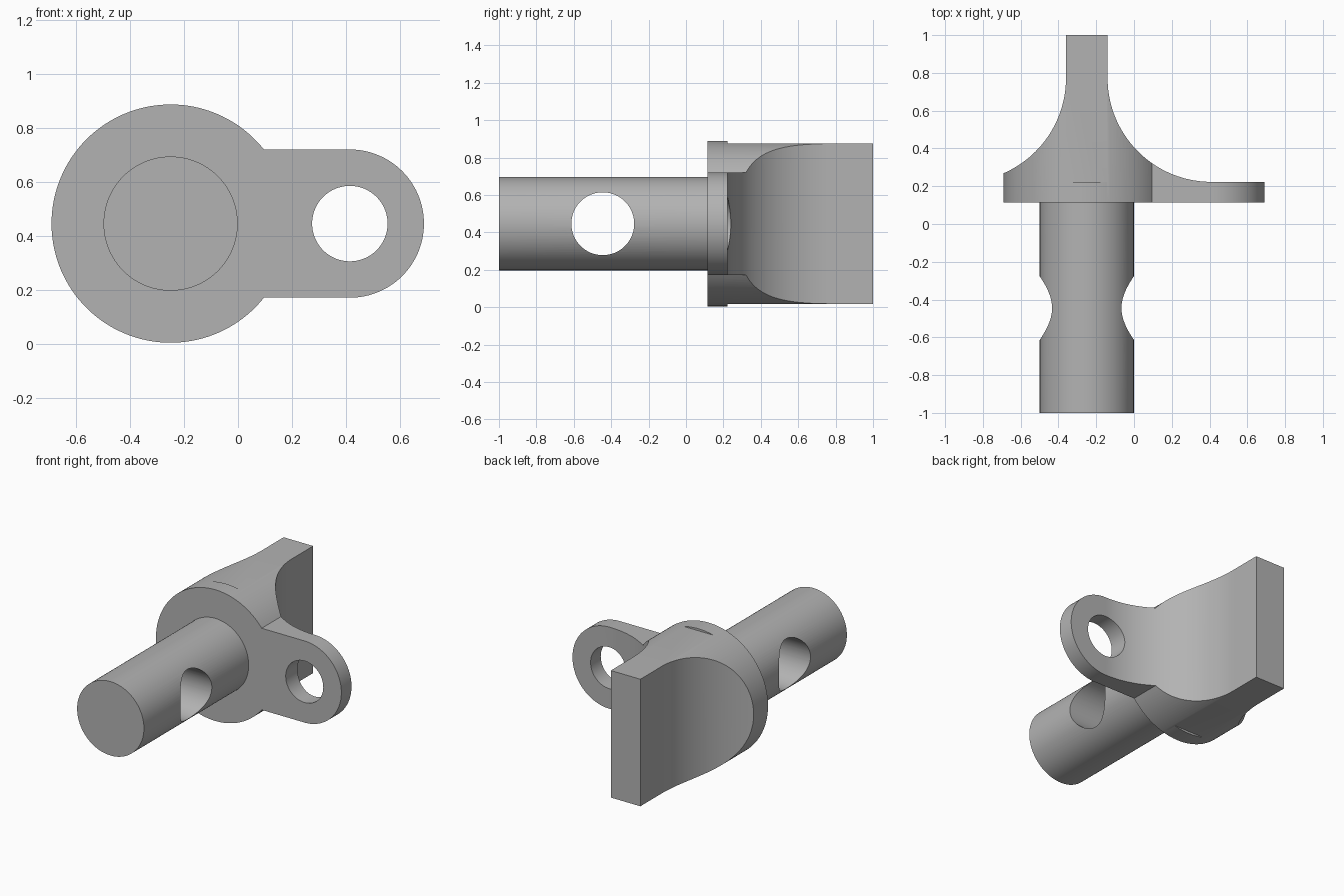
import bpy, bmesh, math
from mathutils import Vector

cube = bpy.data.objects.get("Cube")
if cube:
    bpy.data.objects.remove(cube, do_unlink=True)

CX, CZ = -0.25, 0.446          # shaft axis
DISC_R, LUG_X, LUG_R = 0.442, 0.415, 0.275
BASE_Y, LUG_Y = 0.115, 0.223   # plate front and back
FLARE_R = 0.55
BLADE = 0.11                   # blade half thickness
FLAT = 0.428                   # blade half height

steel = bpy.data.materials.new("grey_metal")
steel.use_nodes = True
COLOR = (0.45, 0.45, 0.45, 1)
steel.diffuse_color = COLOR
steel.node_tree.nodes["Principled BSDF"].inputs["Base Color"].default_value = COLOR


def prism(name, points, offset):
    """Extrude a closed loop of 3D points by an offset vector."""
    bm = bmesh.new()
    face = bm.faces.new([bm.verts.new(p) for p in points])
    new = bmesh.ops.extrude_face_region(bm, geom=[face])["geom"]
    bmesh.ops.translate(bm, vec=Vector(offset),
                        verts=[g for g in new if isinstance(g, bmesh.types.BMVert)])
    bmesh.ops.recalc_face_normals(bm, faces=bm.faces)
    mesh = bpy.data.meshes.new(name)
    bm.to_mesh(mesh)
    bm.free()
    mesh.materials.append(steel)
    obj = bpy.data.objects.new(name, mesh)
    bpy.context.collection.objects.link(obj)
    return obj


def arc(cx, cy, r, start, end, n):
    angles = [start + (end - start) * i / n for i in range(n + 1)]
    return [(cx + r * math.cos(a), cy + r * math.sin(a)) for a in angles]


def circle(cx, cy, r, n=96):
    return arc(cx, cy, r, 0, math.tau, n)[:-1]


def along_y(name, outline, y0, y1):
    return prism(name, [(x, y0, z) for x, z in outline], (0, y1 - y0, 0))


def combine(obj, tool, operation):
    """Apply a boolean and discard its tool."""
    mod = obj.modifiers.new(operation.title(), "BOOLEAN")
    mod.operation, mod.object, mod.solver = operation, tool, "EXACT"
    bpy.context.view_layer.objects.active = obj
    bpy.ops.object.modifier_apply(modifier=mod.name)
    bpy.data.objects.remove(tool, do_unlink=True)


# Flange and blade: disc-and-lug outline carried back along y
join = math.asin(LUG_R / DISC_R)
outline = (arc(CX, CZ, DISC_R, join, math.tau - join, 120)
           + arc(LUG_X, CZ, LUG_R, -math.pi / 2, math.pi / 2, 60))
flange = along_y("flange_and_blade", outline, BASE_Y, 1)

# Concave flare on both sides, seen from above
half = [(BLADE, 1.2)] + arc(BLADE + FLARE_R, LUG_Y + FLARE_R, FLARE_R,
                            math.pi, 1.5 * math.pi, 48) + [(1.2, LUG_Y), (1.2, 0)]
flare = [(CX + x, y) for x, y in half] + [(CX - x, y) for x, y in reversed(half)]
combine(flange, prism("flare_cutter", [(x, y, -0.5) for x, y in flare], (0, 0, 2)),
        "INTERSECT")

# Flat upper and lower edges behind the disc
for side in (-1, 1):
    z0, z1 = CZ + side * FLAT, CZ + side
    box = [(-1, z0), (1, z0), (1, z1), (-1, z1)]
    combine(flange, along_y("edge_cutter", box, LUG_Y, 1.2), "DIFFERENCE")

# Lug hole
combine(flange, along_y("lug_hole_cutter", circle(LUG_X, CZ, 0.14), -0.2, 1.2),
        "DIFFERENCE")

# Shaft with cross hole
shaft = along_y("shaft", circle(CX, CZ, 0.249), -1, BASE_Y + 0.05)
hole = [(-1, y, z) for y, z in circle(-0.445, CZ, 0.168)]
combine(shaft, prism("cross_hole_cutter", hole, (2, 0, 0)), "DIFFERENCE")

# Smooth curved walls, sharp edges
for obj in (flange, shaft):
    bpy.ops.object.select_all(action="DESELECT")
    obj.select_set(True)
    bpy.context.view_layer.objects.active = obj
    bpy.ops.object.shade_smooth_by_angle(angle=math.radians(25))
